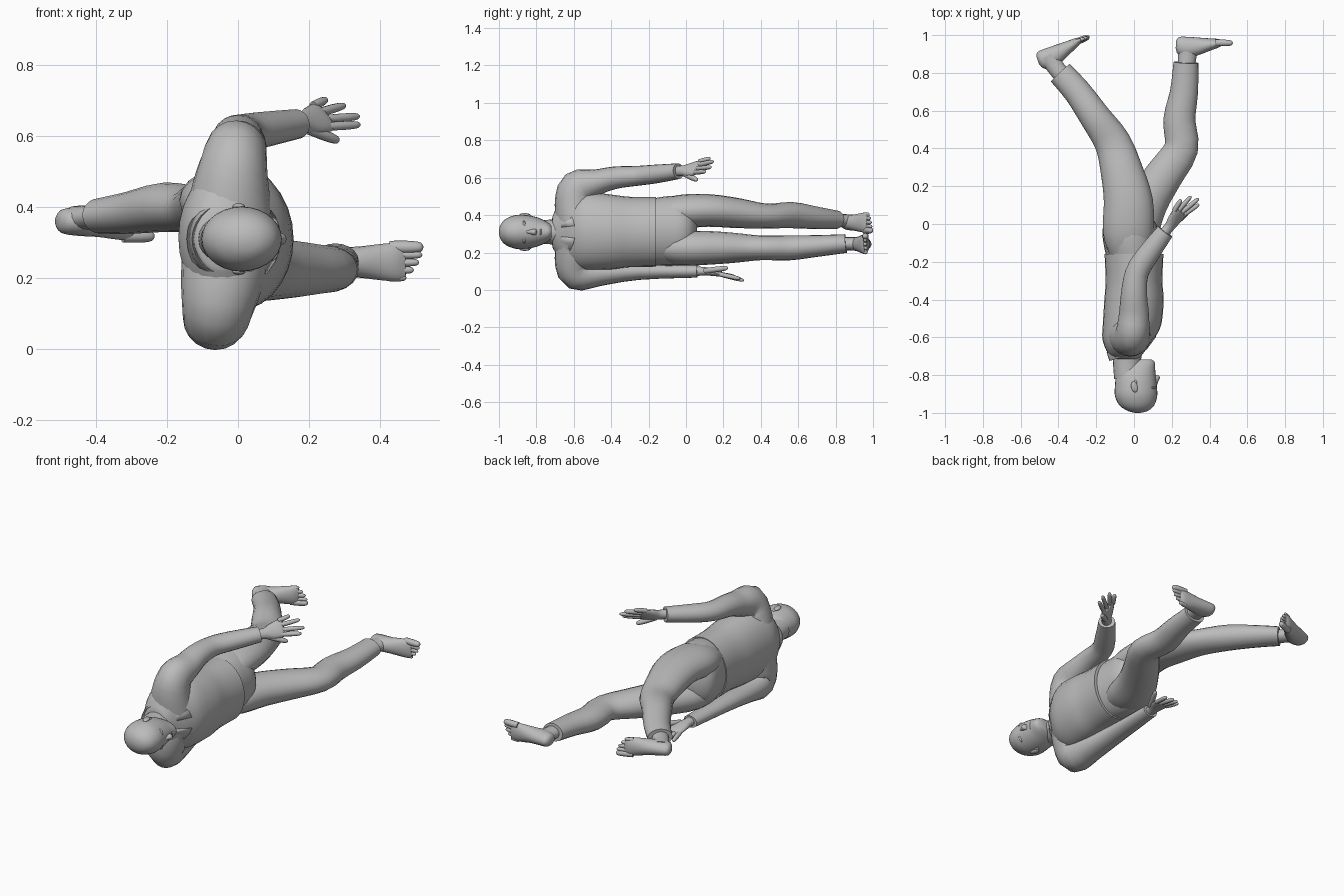
import bpy
import bmesh
import math
from mathutils import Vector, Matrix

if "Cube" in bpy.data.objects:
    bpy.data.objects.remove(bpy.data.objects["Cube"], do_unlink=True)

GREY = (0.5, 0.5, 0.5, 1.0)
material = bpy.data.materials.new("plain grey")
material.use_nodes = True
material.diffuse_color = GREY
material.node_tree.nodes["Principled BSDF"].inputs["Base Color"].default_value = GREY

AXIS_X, AXIS_Y, AXIS_Z = Vector((1, 0, 0)), Vector((0, 1, 0)), Vector((0, 0, 1))


def finish(name, bm, matrix=None):
    """Turn a bmesh into a smooth, named object with the shared material."""
    if matrix:
        bmesh.ops.transform(bm, matrix=matrix, verts=bm.verts)
    bmesh.ops.recalc_face_normals(bm, faces=bm.faces)
    mesh = bpy.data.meshes.new(name)
    bm.to_mesh(mesh)
    bm.free()
    mesh.materials.append(material)
    mesh.shade_smooth()
    mesh.set_sharp_from_angle(angle=math.radians(50))
    obj = bpy.data.objects.new(name, mesh)
    bpy.context.collection.objects.link(obj)
    return obj


def spline(keys, steps):
    """Smoothly interpolate the key rings, passing through each of them."""
    keys = [Vector(key) for key in keys]
    result = []
    for i in range(len(keys) - 1):
        before, start, end = keys[max(i - 1, 0)], keys[i], keys[i + 1]
        after = keys[min(i + 2, len(keys) - 1)]
        for step in range(steps):
            t = step / steps
            slope_in, slope_out = (end - before) / 2, (after - start) / 2
            result.append(start * (2*t**3 - 3*t**2 + 1) + slope_in * (t**3 - 2*t**2 + t)
                          + end * (3*t**2 - 2*t**3) + slope_out * (t**3 - t**2))
    result.append(keys[-1])
    return result


def loft(name, keys, axis=None, matrix=None, sides=20, steps=3, upright=AXIS_Z):
    """Skin elliptical rings given as x, y, z, half width, half height along upright."""
    rings = spline(keys, steps)
    centres = [Vector(ring[:3]) for ring in rings]
    bm = bmesh.new()
    loops = []
    for i, ring in enumerate(rings):
        ahead, behind = centres[min(i + 1, len(rings) - 1)], centres[max(i - 1, 0)]
        tangent = axis or (ahead - behind).normalized()
        up = (upright - tangent * tangent.dot(upright)).normalized()
        side = tangent.cross(up)
        angles = [math.tau * k / sides for k in range(sides)]
        loops.append([bm.verts.new(centres[i] + side * ring[3] * math.cos(a)
                                   + up * ring[4] * math.sin(a)) for a in angles])
    for lower, upper in zip(loops, loops[1:]):
        for k in range(sides):
            n = (k + 1) % sides
            bm.faces.new((lower[k], lower[n], upper[n], upper[k]))
    bm.faces.new(loops[0])
    bm.faces.new(loops[-1])
    return finish(name, bm, matrix)


def digit(name, base, tip, radius, matrix=None):
    """A rounded finger or toe, thicker at the middle joint."""
    base, tip = Vector(base), Vector(tip)
    profile = ((0, 1), (0.5, 1.02), (0.85, 0.85), (0.96, 0.55), (1, 0.12))
    keys = [(*base.lerp(tip, t), radius * r, radius * r) for t, r in profile]
    loft(name, keys, matrix=matrix, sides=10, steps=2)


def ellipsoid(name, centre, size, turn=0.0):
    bm = bmesh.new()
    bmesh.ops.create_uvsphere(bm, u_segments=16, v_segments=10, radius=1)
    finish(name, bm, Matrix.Translation(centre) @ Matrix.Rotation(turn, 4, "Z")
           @ Matrix.Diagonal((*size, 1)))


# Pullover body and trouser seat
loft("pullover", [
    (-.045, -.715, .31, .07, .08), (-.045, -.69, .315, .09, .13),
    (-.04, -.65, .315, .115, .18), (-.028, -.6, .315, .14, .2),
    (-.01, -.53, .315, .155, .21), (0, -.4, .31, .157, .2),
    (0, -.3, .31, .15, .188), (0, -.16, .31, .156, .186)], AXIS_Y, sides=28)
loft("trouser_seat", [
    (0, -.2, .31, .14, .175), (-.015, -.1, .315, .147, .186),
    (-.02, -.02, .318, .145, .18), (-.015, .03, .32, .11, .13),
    (-.01, .06, .32, .05, .06)], AXIS_Y, sides=28)

# Trouser legs, one striding back and one forward
loft("back_trouser_leg", [
    (-.02, -.15, .4, .11, .07), (-.03, -.04, .417, .135, .09),
    (-.03, .12, .425, .13, .087), (-.065, .28, .41, .112, .08),
    (-.113, .43, .395, .096, .066), (-.205, .565, .4, .082, .07),
    (-.3, .7, .385, .073, .06), (-.39, .8, .375, .068, .05)])
loft("front_trouser_leg", [
    (-.02, -.15, .225, .11, .07), (0, -.03, .222, .132, .092),
    (.07, .12, .225, .112, .09), (.16, .26, .225, .1, .08),
    (.25, .4, .225, .09, .066), (.24, .55, .225, .085, .067),
    (.265, .7, .235, .074, .058), (.275, .855, .248, .066, .05)])

# Sleeves, running out from the chest over square shoulders
loft("upper_sleeve", [
    (-.025, -.58, .36, .115, .125), (-.02, -.597, .46, .105, .108),
    (-.008, -.575, .545, .1, .09), (0, -.48, .575, .07, .08),
    (0, -.38, .6, .06, .07), (.015, -.26, .61, .053, .062),
    (.075, -.16, .62, .05, .058), (.165, -.04, .635, .042, .047)], upright=AXIS_X)
loft("lower_sleeve", [
    (-.035, -.58, .26, .115, .125), (-.05, -.597, .165, .105, .112),
    (-.062, -.575, .092, .098, .095), (-.07, -.46, .085, .064, .082),
    (-.085, -.25, .1, .046, .062), (-.07, .06, .1, .034, .045)], upright=AXIS_X)


# Hands: palm, four fingers and a thumb
def hand(name, palm, upright, first, last, tips, thumb):
    loft(name + "_palm", palm, sides=16, upright=upright)
    for i, tip in enumerate(tips):
        knuckle = Vector(first).lerp(Vector(last), i / (len(tips) - 1))
        digit(f"{name}_finger_{i + 1}", knuckle, tip, .0125)
    digit(name + "_thumb", *thumb, .015)


hand("upper_hand",
     [(.145, -.065, .635, .028, .03), (.185, -.018, .637, .025, .03),
      (.212, .02, .643, .022, .045), (.24, .06, .654, .016, .05),
      (.248, .07, .656, .008, .04)], Vector((-.5, .4, .75)),
     (.255, .043, .628), (.212, .07, .686),
     [(.345, .105, .633), (.343, .135, .657), (.303, .148, .688), (.25, .13, .704)],
     ((.2, -.008, .62), (.285, .06, .587)))
hand("lower_hand",
     [(-.07, .03, .1, .03, .026), (-.067, .08, .1, .03, .024),
      (-.06, .13, .096, .043, .02), (-.05, .185, .085, .046, .014),
      (-.048, .197, .082, .036, .006)], AXIS_Z,
     (-.086, .18, .084), (-.014, .18, .084),
     [(-.1, .265, .07), (-.065, .3, .056), (-.03, .31, .05), (.005, .29, .06)],
     ((-.035, .1, .102), (.03, .225, .118)))


# Bare feet, built flat and then turned into place
def foot(name, heel, toe_way, inner, ankle):
    forward = Vector(toe_way).normalized()
    across = AXIS_Z * inner
    rise = AXIS_Z.cross(forward) * -1
    matrix = Matrix.Translation(heel) @ Matrix((forward, across, rise)).transposed().to_4x4()
    loft(name, [
        (0, 0, .045, .015, .02), (.015, 0, .05, .034, .046),
        (.06, 0, .056, .041, .056), (.12, 0, .047, .044, .047),
        (.18, 0, .033, .051, .033), (.225, 0, .023, .054, .023),
        (.25, 0, .018, .046, .01)], AXIS_X, matrix)
    for i in range(5):
        spread = .042 - .0215 * i
        reach = .3 - .003 * i * i
        radius = .018 if i == 0 else .0125 - .0005 * i
        digit(f"{name}_toe_{i + 1}", (.205, spread, .021), (reach, spread, .016), radius, matrix)
    loft(name + "_ankle", ankle, sides=16)


back_heel = (-.525, .91, .36)
foot("back_foot", back_heel, (.945, .325, 0), -1,
     [(-.36, .76, .378, .045, .036), (-.415, .83, .372, .046, .034),
      (-.455, .89, .366, .052, .038)])
foot("front_foot", (.225, .995, .245), (1, -.07, 0), 1,
     [(.275, .8, .248, .045, .036), (.28, .87, .247, .048, .035),
      (.285, .93, .245, .055, .038)])

# Head and neck
loft("head", [
    (.02, -1, .31, .012, .01), (.02, -.99, .31, .052, .042),
    (.015, -.96, .31, .092, .072), (.011, -.91, .31, .112, .09),
    (.01, -.86, .31, .111, .09), (.01, -.81, .31, .106, .082),
    (.015, -.77, .31, .097, .068), (.035, -.735, .31, .076, .048),
    (.05, -.718, .31, .045, .03)], AXIS_Y, sides=28)
loft("neck", [
    (-.03, -.82, .31, .075, .065), (-.037, -.74, .31, .074, .065),
    (-.035, -.64, .31, .08, .072)], AXIS_Y)

# Face
loft("nose", [
    (.105, -.87, .31, .012, .006), (.113, -.84, .31, .013, .01),
    (.121, -.815, .31, .016, .016), (.117, -.803, .31, .014, .016),
    (.105, -.797, .31, .006, .01)], AXIS_Y, sides=12)
ellipsoid("upper_lip", (.103, -.777, .31), (.012, .006, .024))
ellipsoid("lower_lip", (.1, -.766, .31), (.012, .007, .02))
ellipsoid("chin", (.09, -.737, .31), (.018, .016, .024))
for label, sign in (("upper", 1), ("lower", -1)):
    ellipsoid(label + "_eye", (.094, -.846, .31 + sign * .034), (.013, .007, .015))
    ellipsoid(label + "_brow", (.096, -.866, .31 + sign * .034), (.019, .009, .027))
    ellipsoid(label + "_ear", (.002, -.862, .31 + sign * .092), (.017, .03, .009), .2)
    ellipsoid(label + "_earlobe", (.008, -.838, .31 + sign * .086), (.009, .012, .007))

# Folded collar, open at the throat
bm = bmesh.new()
rows = []
for k in range(25):
    angle = .25 + (math.tau - .5) * k / 24
    c, s = math.cos(angle), math.sin(angle)
    front = (1 + c) / 2
    rows.append([bm.verts.new(p) for p in (
        (-.035 + .085 * c, -.69 + .04 * front, .31 + .08 * s),
        (-.03 + .1 * c, -.725 + .06 * front, .31 + .1 * s),
        (-.012 + .133 * c, -.68 + .085 * front ** 2, .31 + .135 * s))])
for row, following in zip(rows, rows[1:]):
    for k in range(2):
        bm.faces.new((row[k], row[k + 1], following[k + 1], following[k]))
collar = finish("collar", bm)
thickness = collar.modifiers.new("thickness", "SOLIDIFY")
thickness.thickness = .008
